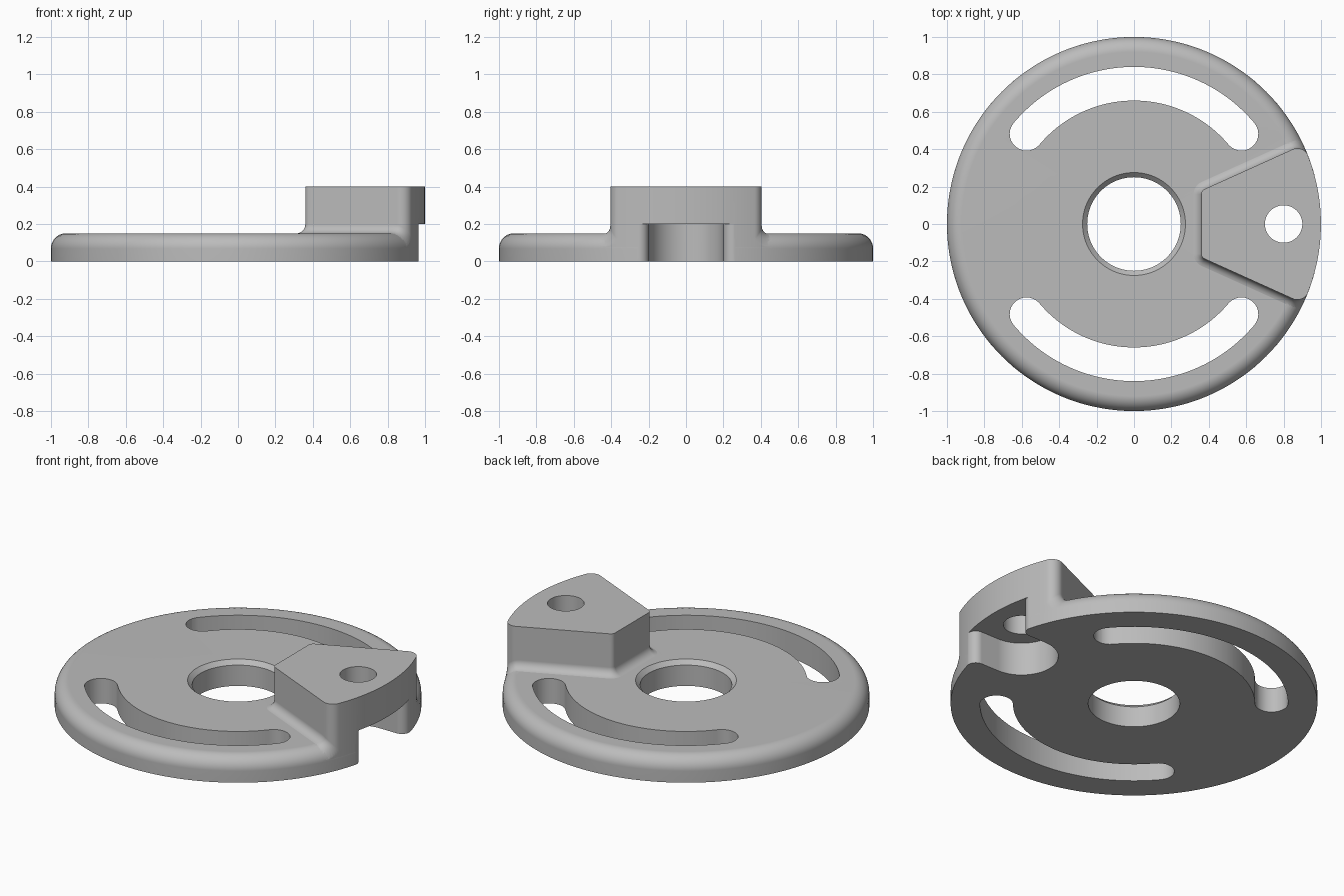
import bpy, bmesh
from math import sin, cos, pi, radians, sqrt, hypot
from mathutils import Vector

cube = bpy.data.objects.get("Cube")
if cube:
    bpy.data.objects.remove(cube)

THICK, ROUND, FILLET, TOP = 0.15, 0.08, 0.05, 0.4

metal = bpy.data.materials.new("plain grey")
metal.use_nodes = True
grey = (0.5, 0.5, 0.5, 1)
metal.diffuse_color = grey
metal.node_tree.nodes["Principled BSDF"].inputs["Base Color"].default_value = grey


def arc(cx, cy, r, a0, a1, n):
    """Points on an arc, each with its outward normal."""
    out = []
    for i in range(n + 1):
        a = radians(a0 + (a1 - a0) * i / n)
        nrm = Vector((cos(a), sin(a)))
        out.append((Vector((cx, cy)) + nrm * r, nrm))
    return out


def mirrored(half):
    """Close a half outline across the x axis."""
    return half + [(Vector((p.x, -p.y)), Vector((n.x, -n.y)))
                   for p, n in reversed(half) if abs(p.y) > 1e-5]


def loft(name, rings, capped=True):
    """Skin a stack of rings; uncapped stacks close on themselves."""
    bm = bmesh.new()
    loops = [[bm.verts.new(c) for c in ring] for ring in rings]
    pairs = list(zip(loops, loops[1:]))
    if capped:
        bm.faces.new(loops[0])
        bm.faces.new(loops[-1])
    else:
        pairs.append((loops[-1], loops[0]))
    for a, b in pairs:
        for i in range(len(a)):
            j = (i + 1) % len(a)
            bm.faces.new((a[i], a[j], b[j], b[i]))
    bmesh.ops.recalc_face_normals(bm, faces=bm.faces)
    mesh = bpy.data.meshes.new(name)
    bm.to_mesh(mesh)
    bm.free()
    mesh.materials.append(metal)
    ob = bpy.data.objects.new(name, mesh)
    bpy.context.collection.objects.link(ob)
    return ob


def prism(name, outline, z0, z1):
    return loft(name, [[(p.x, p.y, z) for p, n in outline] for z in (z0, z1)])


# Round plate: lathed profile with chamfered bore and rounded upper rim
profile = [(1, 0)] + [(p.x, p.y) for p, n in
                      arc(1 - ROUND, THICK - ROUND, ROUND, 0, 90, 10)]
profile += [(0.275, THICK), (0.25, THICK - 0.025), (0.25, 0)]
turns = [2 * pi * i / 144 for i in range(144)]
plate = loft("slotted_plate",
             [[(r * cos(a), r * sin(a), z) for a in turns] for r, z in profile],
             capped=False)


# Raised wedge block whose base fillet follows the plate surface
def surface(r):
    over = min(max(r - (1 - ROUND), 0), ROUND)
    return THICK - ROUND + sqrt(ROUND ** 2 - over ** 2)


outer = arc(0, 0, 0.9995, 0, 21.5, 14)
corner = arc(0.874, 0.345, 0.06, 21.5, 114.3, 10)
inner = arc(0.39, 0.1594, 0.03, 114.3, 180, 6)
a, nrm = corner[-1]
b = inner[0][0]
side = [(a.lerp(b, i / 24), nrm) for i in range(1, 24)]
wedge = mirrored(outer + corner[1:] + side + inner)


def ring(offset, height):
    out = []
    for p, n in wedge:
        q = p + n * offset
        q *= min(1, 0.9995 / q.length)
        out.append((q.x, q.y, height(hypot(q.x, q.y))))
    return out


rings = [ring(0, lambda r: TOP)]
for k in range(9):
    t = pi / 2 * k / 8
    rise = FILLET * (1 - sin(t)) - 0.0008
    rings.append(ring(FILLET * (1 - cos(t)), lambda r, h=rise: surface(r) + h))
rings.append(ring(FILLET, lambda r: 0.03))
block = loft("wedge_block", rings)

# Cutters: two curved slots, the pin hole and the open pocket underneath
cutters = []
for start in (40, 220):
    end = start + 100
    e, s = radians(end), radians(start)
    slot = arc(0, 0, 0.84, start, end, 48)
    slot += arc(0.75 * cos(e), 0.75 * sin(e), 0.09, end, end + 180, 14)[1:]
    slot += arc(0, 0, 0.66, end, start, 48)[1:]
    slot += arc(0.75 * cos(s), 0.75 * sin(s), 0.09, start + 180, start + 360, 14)[1:-1]
    cutters.append(prism("slot_cutter", slot, -0.1, 0.3))
cutters.append(prism("pin_hole_cutter", arc(0.8, 0, 0.1, 0, 360, 48)[:-1], 0.1, 0.6))
mouth = arc(0.9165, 0.25, 0.05, -90, 15.3, 10)
tip = (Vector((1.05, 0.287)), Vector((1, 0)))
pocket = mirrored(arc(0.8, 0, 0.2, 180, 90, 20) + mouth + [tip])
cutters.append(prism("pocket_cutter", pocket, -0.1, 0.2))

# Join the block, then cut the openings
for tool in [block] + cutters:
    tool.hide_render = True
    mod = plate.modifiers.new(tool.name, 'BOOLEAN')
    mod.operation = 'UNION' if tool is block else 'DIFFERENCE'
    mod.solver = 'EXACT'
    mod.object = tool
bpy.context.view_layer.update()
graph = bpy.context.evaluated_depsgraph_get()
plate.data = bpy.data.meshes.new_from_object(plate.evaluated_get(graph))
plate.modifiers.clear()
for tool in [block] + cutters:
    bpy.data.objects.remove(tool)

# Smooth curved walls, crisp edges
bpy.ops.object.select_all(action='DESELECT')
plate.select_set(True)
bpy.context.view_layer.objects.active = plate
bpy.ops.object.shade_smooth_by_angle(angle=radians(30))
weighted = plate.modifiers.new("even_shading", 'WEIGHTED_NORMAL')
weighted.keep_sharp = True
